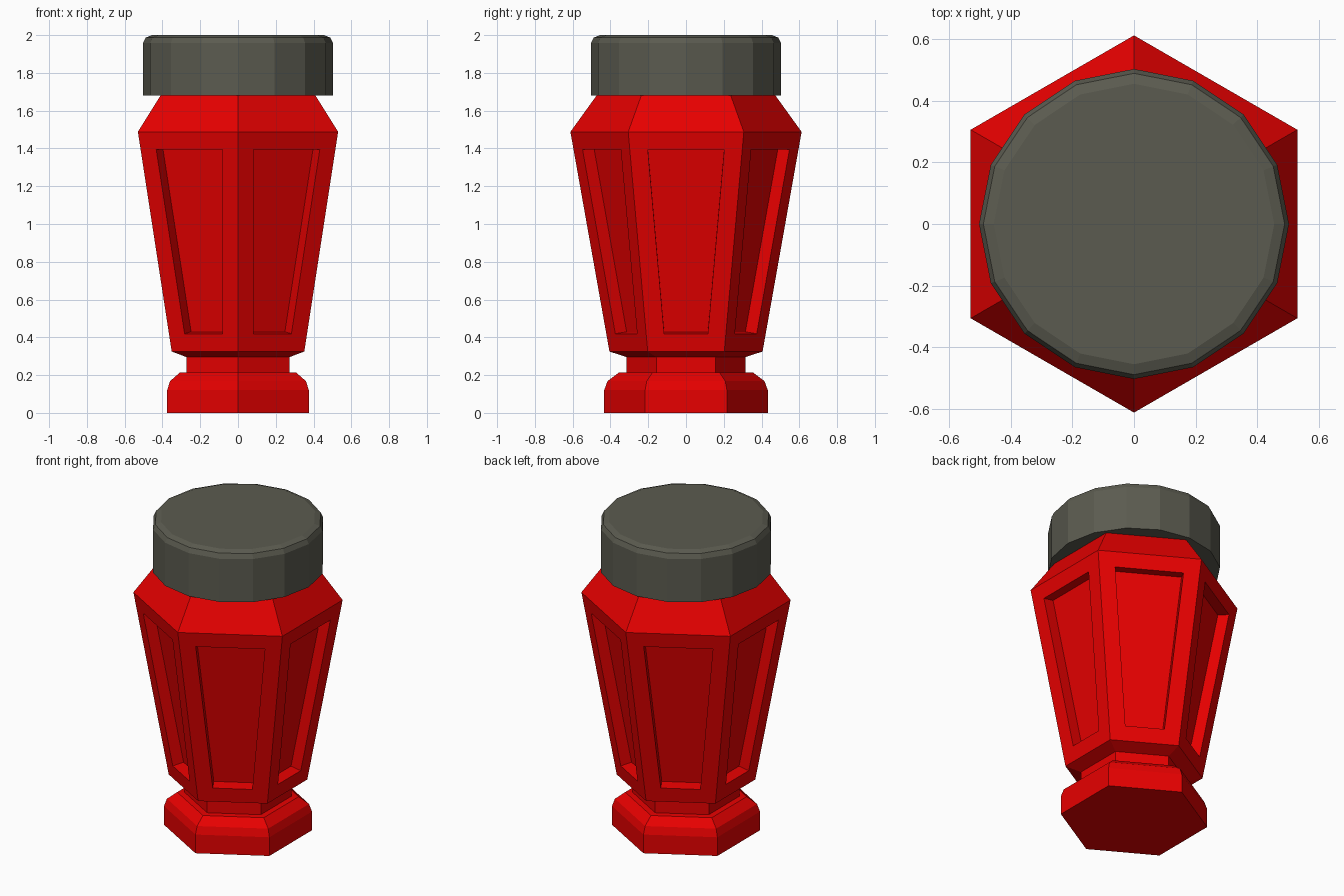
import bpy, bmesh, math

if "Cube" in bpy.data.objects:
    bpy.data.objects.remove(bpy.data.objects["Cube"])


def material(name, rgb):
    m = bpy.data.materials.new(name)
    m.diffuse_color = (*rgb, 1)
    m.use_nodes = True
    m.node_tree.nodes["Principled BSDF"].inputs["Base Color"].default_value = m.diffuse_color
    return m


def lathe(bm, profile, sides):
    """Closed faceted solid from (radius, z) points; one vertex lies on +y.
    Returns the side faces of each band."""
    rings = []
    for r, z in profile:
        angles = [math.pi / 2 + 2 * math.pi * i / sides for i in range(sides)]
        rings.append([bm.verts.new((r * math.cos(a), r * math.sin(a), z)) for a in angles])
    bands = []
    for lo, hi in zip(rings, rings[1:]):
        bands.append([bm.faces.new((lo[i], lo[(i + 1) % sides], hi[(i + 1) % sides], hi[i]))
                      for i in range(sides)])
    bm.faces.new(rings[0][::-1])
    bm.faces.new(rings[-1])
    bm.normal_update()
    return bands


def finish(bm, name, mat):
    me = bpy.data.meshes.new(name)
    bm.to_mesh(me)
    bm.free()
    me.materials.append(mat)
    ob = bpy.data.objects.new(name, me)
    bpy.context.collection.objects.link(ob)
    return ob


red = material("red", (0.8, 0.0, 0.0))
dark = material("dark_grey", (0.105, 0.105, 0.08))
HEX = 1 / math.cos(math.pi / 6)  # flat-to-centre distance -> corner radius

# Hexagonal foot with rounded shoulder, neck and tapered body
apothems = [(0.375, 0), (0.375, 0.12), (0.36, 0.168), (0.308, 0.213), (0.272, 0.215),
            (0.272, 0.295), (0.351, 0.325), (0.53, 1.488), (0.41, 1.68)]
bm = bmesh.new()
bands = lathe(bm, [(a * HEX, z) for a, z in apothems], 6)

# Recessed panel on each of the six tall body faces
panels = bands[6]
bmesh.ops.inset_individual(bm, faces=panels, thickness=0.095, use_even_offset=True)
bmesh.ops.inset_individual(bm, faces=panels, thickness=0, depth=-0.07)
finish(bm, "body", red)

# Sixteen-sided cap with softened top edge
bm = bmesh.new()
lathe(bm, [(0.503, 1.68), (0.503, 1.957), (0.489, 1.987), (0.455, 2.0)], 16)
finish(bm, "cap", dark)
